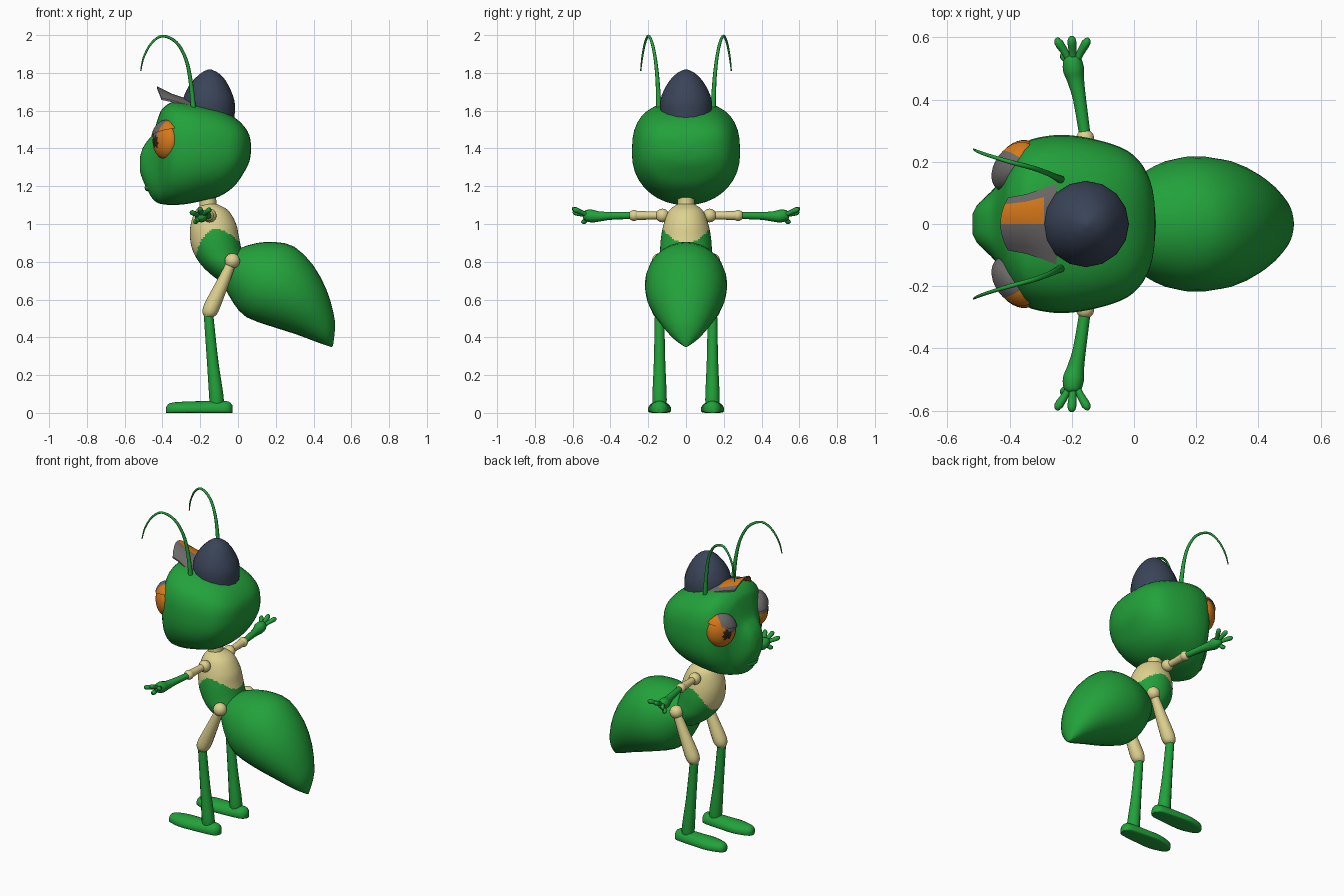
import bpy, bmesh, math
from mathutils import Vector, Matrix

if "Cube" in bpy.data.objects:
    bpy.data.objects.remove(bpy.data.objects["Cube"])

V = Vector
X, Y, Z = V((1, 0, 0)), V((0, 1, 0)), V((0, 0, 1))


def material(name, rgb):
    m = bpy.data.materials.new(name)
    m.diffuse_color = (*rgb, 1)
    m.use_nodes = True
    m.node_tree.nodes["Principled BSDF"].inputs["Base Color"].default_value = m.diffuse_color
    return m


GREEN = material("leaf green", (0.016, 0.36, 0.043))
TAN = material("pale tan", (0.73, 0.64, 0.27))
NAVY = material("navy", (0.042, 0.058, 0.098))
ORANGE = material("orange", (0.68, 0.19, 0.01))
GREY = material("grey", (0.15, 0.14, 0.14))
DARK = material("dark brown", (0.03, 0.018, 0.008))


def finish(bm, name, mats, rule=None, angle=50):
    bmesh.ops.recalc_face_normals(bm, faces=bm.faces)
    if rule:
        for f in bm.faces:
            f.material_index = rule(f.calc_center_median(), f.normal)
    me = bpy.data.meshes.new(name)
    bm.to_mesh(me)
    bm.free()
    ob = bpy.data.objects.new(name, me)
    bpy.context.collection.objects.link(ob)
    for m in mats:
        me.materials.append(m)
    bpy.ops.object.select_all(action='DESELECT')
    ob.select_set(True)
    bpy.context.view_layer.objects.active = ob
    bpy.ops.object.shade_smooth_by_angle(angle=math.radians(angle))
    return ob


def smooth_rows(rows, n):
    """Catmull-Rom interpolation of tuples of numbers."""
    out = []
    for i in range(len(rows) - 1):
        a, b, c, d = (rows[max(i - 1, 0)], rows[i], rows[i + 1], rows[min(i + 2, len(rows) - 1)])
        for k in range(n):
            t = k / n
            out.append(tuple(0.5 * (2 * q + (r - p) * t + (2 * p - 5 * q + 4 * r - s) * t * t
                                    + (3 * q - p - 3 * r + s) * t ** 3)
                             for p, q, r, s in zip(a, b, c, d)))
    return out + [tuple(rows[-1])]


def ring(c, u, v, w, h_up, h_dn, sides=28, p_up=2, p_dn=2):
    pts = []
    for k in range(sides):
        a = 2 * math.pi * k / sides
        co, si = math.cos(a), math.sin(a)
        p = 2 / (p_up if si >= 0 else p_dn)
        h = h_up if si >= 0 else h_dn
        pts.append(c + u * math.copysign(abs(co) ** p, co) * w + v * math.copysign(abs(si) ** p, si) * h)
    return pts


def loft(name, rings, mats, rule=None, angle=50):
    bm = bmesh.new()
    vs = [[bm.verts.new(p) for p in r] for r in rings]
    n = len(vs[0])
    for a, b in zip(vs, vs[1:]):
        for k in range(n):
            bm.faces.new((a[k], a[(k + 1) % n], b[(k + 1) % n], b[k]))
    bm.faces.new(vs[0])
    bm.faces.new(vs[-1])
    return finish(bm, name, mats, rule, angle)


def tube(name, rows, mat, n=4, sides=12):
    """Round tube through rows of (x, y, z, radius)."""
    rows = smooth_rows(rows, n)
    pts = [V(r[:3]) for r in rows]
    d0 = pts[-1] - pts[0]
    ref = Y if abs(d0.normalized().y) < 0.7 else Z
    rings = []
    for i, p in enumerate(pts):
        d = pts[min(i + 1, len(pts) - 1)] - pts[max(i - 1, 0)]
        u = d.cross(ref).normalized()
        v = d.cross(u).normalized()
        rings.append(ring(p, u, v, rows[i][3], rows[i][3], rows[i][3], sides))
    return loft(name, rings, [mat])


def ball_mesh(matrix):
    bm = bmesh.new()
    bmesh.ops.create_uvsphere(bm, u_segments=24, v_segments=16, radius=1, matrix=matrix)
    return bm


def ball(name, c, r, mat):
    finish(ball_mesh(Matrix.Translation(c) @ Matrix.Scale(r, 4)), name, [mat])


# head: rows of x, bottom, top, half width
head = [(-0.52, 1.28, 1.35, .03), (-0.505, 1.235, 1.40, .06), (-0.48, 1.18, 1.44, .085),
        (-0.45, 1.13, 1.48, .115), (-0.42, 1.11, 1.57, .155), (-0.40, 1.105, 1.61, .20),
        (-0.35, 1.10, 1.645, .262), (-0.28, 1.105, 1.645, .283), (-0.2, 1.12, 1.63, .285),
        (-0.1, 1.145, 1.605, .266), (-0.02, 1.2, 1.565, .235), (0.03, 1.27, 1.52, .185),
        (0.06, 1.33, 1.47, .11), (0.07, 1.39, 1.41, .01)]
loft("head", [ring(V((x, 0, (a + b) / 2)), Y, Z, w, (b - a) / 2, (b - a) / 2, 36, 2.8, 2.2)
              for x, a, b, w in smooth_rows(head, 3)], [GREEN])
tube("lower_lip", [(-.42, -.085, 1.215, .01), (-.462, -.045, 1.197, .018), (-.475, 0, 1.192, .02),
                   (-.462, .045, 1.197, .018), (-.42, .085, 1.215, .01)], GREEN)

# cap dome
tube("cap_dome", [(-.153, 0, 1.56, .135), (-.155, 0, 1.64, .138), (-.153, 0, 1.70, .121),
                  (-.15, 0, 1.76, .086), (-.15, 0, 1.80, .045), (-.15, 0, 1.818, .008)], NAVY, 3, 16)

# cap visor: arched plate, tilted up at the front
visor = []
for x, w, edge, mid in [(-.25, .13, 1.63, 1.655), (-.29, .115, 1.638, 1.67),
                        (-.35, .095, 1.655, 1.69), (-.405, .085, 1.667, 1.73)]:
    top = []
    for k in range(9):
        t = k / 4 - 1
        arch = 1 - t * t
        top.append(V((x - (.025 * arch if x < -.4 else 0), w * t, edge + (mid - edge) * arch)))
    visor.append(top + [p - Z * .01 for p in reversed(top)])
loft("cap_visor", visor, [GREY, ORANGE],
     lambda c, n: 1 if n.z < -.2 or (0 < c.y < .072 and c.x < -.29) else 0, 30)

# neck
tube("neck", [(-.155, 0, 1.05, .05), (-.16, 0, 1.12, .045), (-.16, 0, 1.22, .045)], TAN)

# thorax: rows of z, front x, back x, half width; tan above, green flanks below
thorax = [(1.105, -.19, -.11, .045), (1.07, -.225, -.05, .09), (1.0, -.25, -.01, .118),
          (.93, -.254, .005, .132), (.86, -.24, .02, .137), (.79, -.2, .04, .135),
          (.73, -.14, .05, .11), (.68, -.07, .04, .06)]


def thorax_rule(c, n):
    limit = .9 + .07 * min(1, abs(c.y) / .12) ** 2 - .9 * max(0, -.14 - c.x)
    return 1 if c.z < limit else 0


loft("thorax", [ring(V(((a + b) / 2, 0, z)), X, Y, (b - a) / 2, w, w, 64)
                for z, a, b, w in smooth_rows(thorax, 8)], [TAN, GREEN], thorax_rule)

# abdomen: rows along a tilted axis of distance, upper, lower, half width
abdomen = [(-.03, .08, 0, .04), (0, .144, -.03, .09), (.063, .225, -.068, .145),
           (.143, .286, -.108, .19), (.24, .322, -.13, .217), (.378, .297, -.095, .207),
           (.509, .23, -.055, .16), (.61, .148, -.03, .103), (.66, .09, -.017, .062),
           (.704, .006, -.004, .006)]
axis, up = V((.823, 0, -.567)), V((.567, 0, .823))
loft("abdomen", [ring(V((-.08, 0, .75)) + axis * s + up * (a + b) / 2, Y, up, w, (a - b) / 2, (a - b) / 2)
                 for s, a, b, w in smooth_rows(abdomen, 2)], [GREEN])

for s, side in ((-1, "right"), (1, "left")):
    # antenna
    tube(side + "_antenna", [(-.235, s * .143, 1.60, .014), (-.25, s * .15, 1.75, .011),
                             (-.275, s * .162, 1.87, .009), (-.325, s * .18, 1.96, .008),
                             (-.4, s * .2, 1.995, .007), (-.46, s * .218, 1.955, .006),
                             (-.5, s * .232, 1.88, .005), (-.515, s * .24, 1.81, .003)], GREEN, 4, 8)

    # eye: orange ball with grey inner upper part and dark pupil
    c, d, inner = V((-.38, s * .19, 1.44)), V((-.8, s * .6, 0)), V((-.6, s * -.8, 0))
    rot = Matrix((Z.cross(d), Z, d)).transposed().to_4x4()

    def eye_matrix(k):
        return Matrix.Translation(c) @ rot @ Matrix.Diagonal((.09 * k, .1 * k, .06 * k, 1))

    def eye_rule(p, n):
        q = p - c
        t, h = q.dot(inner) / .09, q.z / .1
        if q.dot(d) > 0 and (t - .2) ** 2 + (h + .05) ** 2 < .09:
            return 2
        return 1 if t > .1 and h > -.05 else 0

    finish(ball_mesh(eye_matrix(1)), side + "_eye", [ORANGE, GREY, DARK], eye_rule)

    # upper eyelid: shell over the top of the eye
    bm = ball_mesh(eye_matrix(1.12))
    bmesh.ops.bisect_plane(bm, geom=bm.verts[:] + bm.edges[:] + bm.faces[:],
                           plane_co=c + Z * .045, plane_no=Z - inner * -.25, clear_inner=True)
    finish(bm, side + "_eyelid", [ORANGE, GREY], lambda p, n: 1 if (p - c).dot(inner) > -.02 else 0)

    # arm
    ball(side + "_shoulder", V((-.15, s * .125, 1.045)), .036, TAN)
    tube(side + "_upper_arm", [(-.15, s * .12, 1.045, .02), (-.155, s * .2, 1.045, .022),
                               (-.157, s * .28, 1.045, .026)], TAN)
    ball(side + "_elbow", V((-.157, s * .275, 1.045)), .029, TAN)
    tube(side + "_forearm", [(-.157, s * .28, 1.045, .018), (-.175, s * .4, 1.043, .021),
                             (-.187, s * .46, 1.04, .027), (-.195, s * .5, 1.042, .034),
                             (-.198, s * .535, 1.048, .026), (-.198, s * .545, 1.05, .008)], GREEN)
    for name, x, y, z in (("front_finger", -.243, .585, 1.06), ("middle_finger", -.2, .59, 1.078),
                          ("back_finger", -.153, .585, 1.075), ("thumb", -.225, .54, 1.012)):
        tube(f"{side}_{name}", [(-.195, s * .5, 1.042, .012), ((x - .195) / 2, s * (y + .51) / 2, (z + 1.042) / 2, .012),
                                (x, s * y, z, .014), (x, s * (y + .014), z + .002, .005)], GREEN, 3, 8)

    # leg
    ball(side + "_hip", V((-.03, s * .14, .805)), .04, TAN)
    tube(side + "_thigh", [(-.03, s * .14, .805, .024), (-.085, s * .14, .68, .034),
                           (-.135, s * .14, .57, .042), (-.152, s * .14, .53, .038),
                           (-.157, s * .14, .51, .025)], TAN)
    tube(side + "_shin", [(-.157, s * .14, .53, .025), (-.135, s * .14, .28, .03),
                          (-.115, s * .14, .09, .038), (-.113, s * .14, .04, .036)], GREEN)
    foot = [(-.38, .015, .03), (-.36, .038, .052), (-.28, .06, .06), (-.2, .058, .062),
            (-.1, .05, .064), (-.05, .04, .06), (-.03, .015, .04)]
    loft(side + "_foot", [ring(V((x, s * .14, .02)), Y, Z, w, h - .02, .02, 24, 2, 5)
                          for x, w, h in smooth_rows(foot, 3)], [GREEN])
